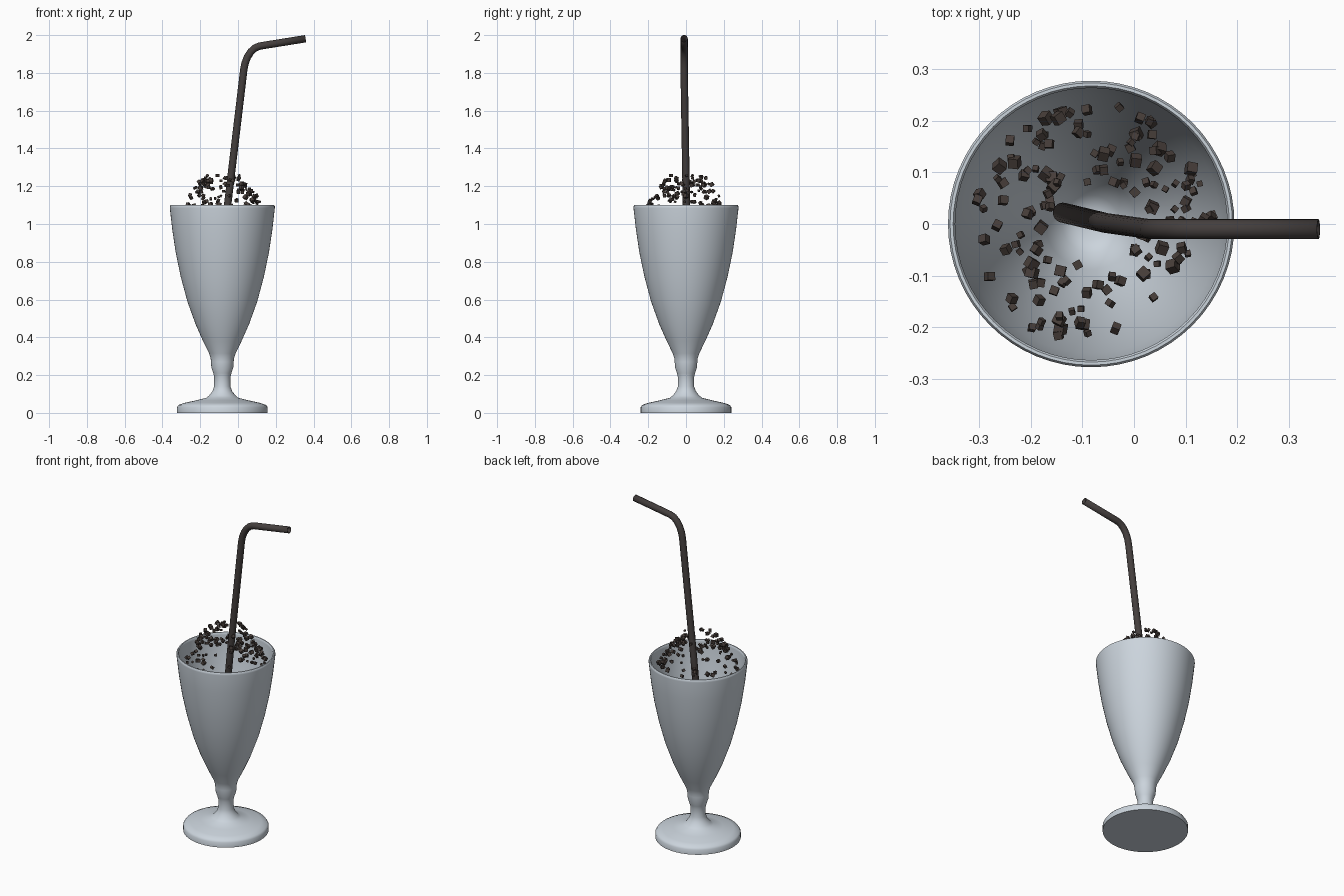
import bpy, bmesh, math, random
from mathutils import Vector, Euler

random.seed(4)
CX = -0.083  # axis of the glass

if "Cube" in bpy.data.objects:
    bpy.data.objects.remove(bpy.data.objects["Cube"], do_unlink=True)


def material(name, rgb):
    m = bpy.data.materials.new(name)
    m.use_nodes = True
    m.diffuse_color = (*rgb, 1)
    m.node_tree.nodes["Principled BSDF"].inputs["Base Color"].default_value = (*rgb, 1)
    return m


glass_mat = material("pale blue glass", (0.60, 0.66, 0.72))
straw_mat = material("dark straw", (0.058, 0.049, 0.047))
chip_mat = material("dark chocolate", (0.062, 0.047, 0.041))


def add_object(name, bm, mat):
    bmesh.ops.recalc_face_normals(bm, faces=bm.faces)
    mesh = bpy.data.meshes.new(name)
    bm.to_mesh(mesh)
    bm.free()
    mesh.materials.append(mat)
    ob = bpy.data.objects.new(name, mesh)
    bpy.context.collection.objects.link(ob)
    return ob


def smooth(ob, angle):
    bpy.ops.object.select_all(action="DESELECT")
    ob.select_set(True)
    bpy.context.view_layer.objects.active = ob
    bpy.ops.object.shade_smooth_by_angle(angle=math.radians(angle))


def lathe(name, profile, mat, steps=64):
    bm = bmesh.new()
    verts = [bm.verts.new((r, 0, z)) for r, z in profile]
    edges = [bm.edges.new(pair) for pair in zip(verts, verts[1:])]
    bmesh.ops.spin(bm, geom=verts + edges, axis=(0, 0, 1), cent=(0, 0, 0),
                   angle=math.tau, steps=steps)
    bmesh.ops.remove_doubles(bm, verts=bm.verts, dist=0.0005)
    ob = add_object(name, bm, mat)
    ob.location.x = CX
    return ob


# Footed glass: foot, stem, outer wall, rim, then the inside of the bowl
foot = [(0, 0), (0.24, 0), (0.24, 0.03), (0.232, 0.042), (0.20, 0.053), (0.14, 0.066),
        (0.085, 0.08)]
stem = [(0.07, 0.092), (0.052, 0.115), (0.043, 0.14), (0.043, 0.19), (0.048, 0.21),
        (0.058, 0.24), (0.06, 0.27), (0.062, 0.29)]
wall = [(0.07, 0.315), (0.102, 0.38), (0.142, 0.47), (0.185, 0.59), (0.22, 0.72),
        (0.247, 0.85), (0.265, 0.97), (0.278, 1.085)]
rim = [(0.278, 1.094), (0.274, 1.1), (0.268, 1.1), (0.264, 1.094)]
inside = [(r - 0.014, z) for r, z in reversed(wall)] + [(0.03, 0.303), (0, 0.3)]
smooth(lathe("glass", foot + stem + wall + rim + inside, glass_mat), 40)

# Bent drinking straw: a hollow tube swept along a path
path = [(-0.138, 0.022, 0.38), (-0.055, 0.002, 1.10), (0.031, -0.01, 1.82),
        (0.038, -0.01, 1.853), (0.05, -0.01, 1.884), (0.068, -0.01, 1.912),
        (0.09, -0.01, 1.932), (0.115, -0.01, 1.942), (0.358, -0.01, 1.981)]
points = [Vector(p) for p in path]
bm = bmesh.new()
rings = []
SIDES, R = 20, 0.0195
for i, p in enumerate(points):
    before = (p - points[i - 1]).normalized() if i else Vector()
    after = (points[i + 1] - p).normalized() if i < len(points) - 1 else Vector()
    t = (before + after).normalized()
    u = t.cross(Vector((0, 1, 0))).normalized()
    v = t.cross(u)
    angles = [math.tau * k / SIDES for k in range(SIDES)]
    rings.append([bm.verts.new(p + (u * math.cos(a) + v * math.sin(a)) * R) for a in angles])
for a, b in zip(rings, rings[1:]):
    for k in range(SIDES):
        n = (k + 1) % SIDES
        bm.faces.new((a[k], a[n], b[n], b[k]))
straw = add_object("straw", bm, straw_mat)
smooth(straw, 40)
shell = straw.modifiers.new("wall thickness", "SOLIDIFY")
shell.thickness = 0.004
shell.offset = -1

# Chocolate chips: small tumbled cubes scattered over a dome
bm = bmesh.new()
for i in range(150):
    r = math.sqrt(random.uniform(0.08 ** 2, 0.235 ** 2))
    a = random.uniform(0, math.tau)
    z = 1.30 - 4.6 * r * r + random.uniform(-0.05, 0.0)
    size = random.choice((0.011, 0.013, 0.016, 0.016, 0.02))
    cube = bmesh.ops.create_cube(bm, size=size)["verts"]
    turn = Euler([random.uniform(0, math.tau) for _ in range(3)]).to_matrix()
    centre = Vector((CX + r * math.cos(a), r * math.sin(a), z))
    for vert in cube:
        vert.co = turn @ vert.co + centre
add_object("chocolate_chips", bm, chip_mat)
